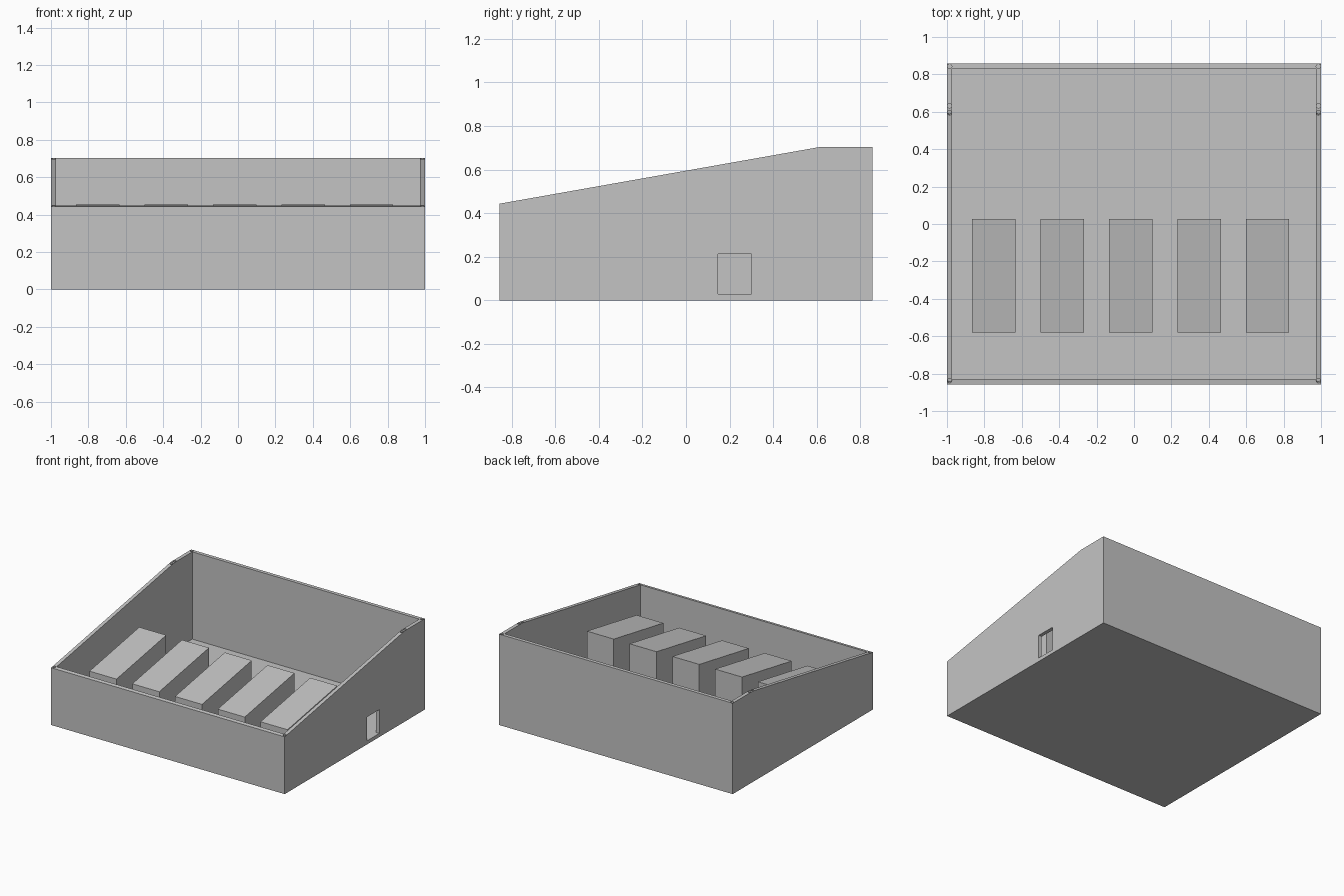
import bpy
import bmesh
import math
from mathutils import Matrix, Vector

cube = bpy.data.objects.get("Cube")
if cube:
    bpy.data.objects.remove(cube, do_unlink=True)

grey = bpy.data.materials.new("plain grey")
grey.use_nodes = True
colour = (0.55, 0.55, 0.55, 1)
grey.diffuse_color = colour
grey.node_tree.nodes["Principled BSDF"].inputs["Base Color"].default_value = colour

HALF_X, HALF_Y, WALL = 1.0, 0.857, 0.028
FRONT_Z, TOP_Z, BEND_Y = 0.443, 0.703, 0.612
SLOPE = (TOP_Z - FRONT_Z) / (BEND_Y + HALF_Y)


def add_object(name, bm):
    bmesh.ops.recalc_face_normals(bm, faces=bm.faces)
    mesh = bpy.data.meshes.new(name)
    bm.to_mesh(mesh)
    bm.free()
    mesh.materials.append(grey)
    obj = bpy.data.objects.new(name, mesh)
    bpy.context.collection.objects.link(obj)
    return obj


def side_prism(name, x0, x1, profile):
    """Extrude a (y, z) profile from x0 to x1."""
    bm = bmesh.new()
    face = bm.faces.new([bm.verts.new((x0, y, z)) for y, z in profile])
    extruded = bmesh.ops.extrude_face_region(bm, geom=[face])["geom"]
    verts = [g for g in extruded if isinstance(g, bmesh.types.BMVert)]
    bmesh.ops.translate(bm, verts=verts, vec=(x1 - x0, 0, 0))
    return add_object(name, bm)


def box_profile(y0, y1, z0, z1):
    return [(y0, z0), (y1, z0), (y1, z1), (y0, z1)]


def cut(target, cutter):
    cutter.hide_render = True
    mod = target.modifiers.new("cut", "BOOLEAN")
    mod.operation = "DIFFERENCE"
    mod.solver = "EXACT"
    mod.object = cutter
    bpy.context.view_layer.objects.active = target
    bpy.ops.object.modifier_apply(modifier=mod.name)
    bpy.data.objects.remove(cutter, do_unlink=True)


# Open case with a sloping rim
case = side_prism("case", -HALF_X, HALF_X, [
    (-HALF_Y, 0), (HALF_Y, 0), (HALF_Y, TOP_Z), (BEND_Y, TOP_Z), (-HALF_Y, FRONT_Z)])
inner_x, inner_y = HALF_X - WALL, HALF_Y - WALL
cut(case, side_prism("interior_cutter", -inner_x, inner_x,
                     box_profile(-inner_y, inner_y, WALL, 1)))

# Cable opening through one side wall
cut(case, side_prism("opening_cutter", 0.9, 1.1, box_profile(0.147, 0.3, WALL, 0.212)))

# Blind screw holes, square to the rim
tilt = math.atan(SLOPE)
bm = bmesh.new()
for x in (-0.986, 0.986):
    for y, angle in ((-0.838, tilt), (0.594, tilt), (0.632, 0), (0.843, 0)):
        z = min(TOP_Z, FRONT_Z + (y + HALF_Y) * SLOPE)
        place = Matrix.Translation(Vector((x, y, z))) @ Matrix.Rotation(angle, 4, "X")
        bmesh.ops.create_cone(bm, cap_ends=True, segments=20, radius1=0.012,
                              radius2=0.012, depth=0.08, matrix=place)
cut(case, add_object("screw_hole_cutter", bm))

# Row of five wedge-topped blocks standing on the floor
for i in range(5):
    x = -0.865 + i * 0.366
    side_prism(f"block_{i + 1}", x, x + 0.231, [
        (-0.58, WALL), (0.028, WALL), (0.028, 0.455), (-0.58, 0.347)])
